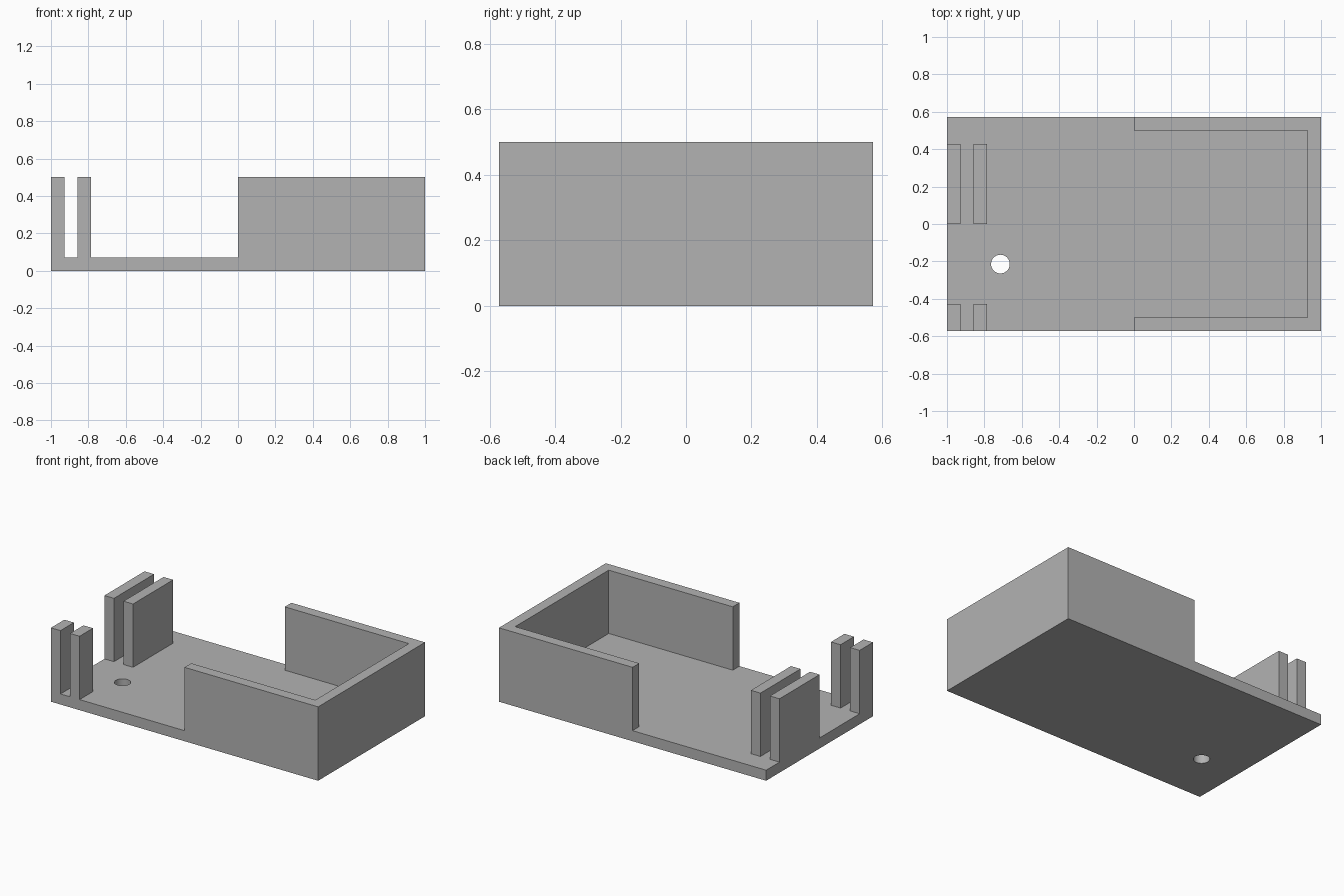
import bpy
import bmesh

if "Cube" in bpy.data.objects:
    bpy.data.objects.remove(bpy.data.objects["Cube"], do_unlink=True)

U = 1 / 14                     # wall thickness, the module for every size
X, Y, TOP = 14 * U, 8 * U, 7 * U

grey = bpy.data.materials.new("plain grey")
grey.use_nodes = True
grey.diffuse_color = (0.45, 0.45, 0.45, 1)
grey.node_tree.nodes["Principled BSDF"].inputs["Base Color"].default_value = grey.diffuse_color


def prism(name, outline, z0, z1):
    """Extrude a flat outline from z0 to z1."""
    bm = bmesh.new()
    face = bm.faces.new([bm.verts.new((x, y, z0)) for x, y in outline])
    grown = bmesh.ops.extrude_face_region(bm, geom=[face])["geom"]
    top = [v for v in grown if isinstance(v, bmesh.types.BMVert)]
    bmesh.ops.translate(bm, verts=top, vec=(0, 0, z1 - z0))
    bmesh.ops.recalc_face_normals(bm, faces=bm.faces)
    mesh = bpy.data.meshes.new(name)
    bm.to_mesh(mesh)
    bm.free()
    mesh.materials.append(grey)
    ob = bpy.data.objects.new(name, mesh)
    bpy.context.collection.objects.link(ob)
    return ob


def box(name, x0, x1, y0, y1, z0, z1):
    return prism(name, [(x0, y0), (x1, y0), (x1, y1), (x0, y1)], z0, z1)


def combine(body, part, operation):
    """Merge a part into the body, or cut it away."""
    mod = body.modifiers.new(part.name, "BOOLEAN")
    mod.operation, mod.solver, mod.object = operation, "EXACT", part
    bpy.context.view_layer.objects.active = body
    bpy.ops.object.modifier_apply(modifier=mod.name)
    bpy.data.objects.remove(part, do_unlink=True)


# Floor plate
tray = box("open_tray", -X, X, -Y, Y, 0, U)

# U-shaped wall around the left half
wall = [(0, -Y), (X, -Y), (X, Y), (0, Y),
        (0, Y - U), (X - U, Y - U), (X - U, U - Y), (0, U - Y)]
parts = [prism("surround_wall", wall, 0, TOP)]

# Two pairs of upright slot guides at the open end
for place, y0, y1 in (("front", -Y, -6 * U), ("back", 0, 6 * U)):
    for side, x0 in (("outer", -X), ("inner", -X + 2 * U)):
        parts.append(box(f"{place}_{side}_guide", x0, x0 + U, y0, y1, 0, TOP))
for part in parts:
    combine(tray, part, "UNION")

# Round hole through the floor
bpy.ops.mesh.primitive_cylinder_add(vertices=48, radius=0.05, depth=4 * U,
                                    location=(-10 * U, -3 * U, 0))
drill = bpy.context.object
drill.name = "hole_cutter"
drill.hide_render = True
drill.data.materials.append(grey)
combine(tray, drill, "DIFFERENCE")

# Smooth hole wall, sharp edges elsewhere
bpy.ops.object.select_all(action="DESELECT")
tray.select_set(True)
bpy.context.view_layer.objects.active = tray
bpy.ops.object.shade_smooth_by_angle()
